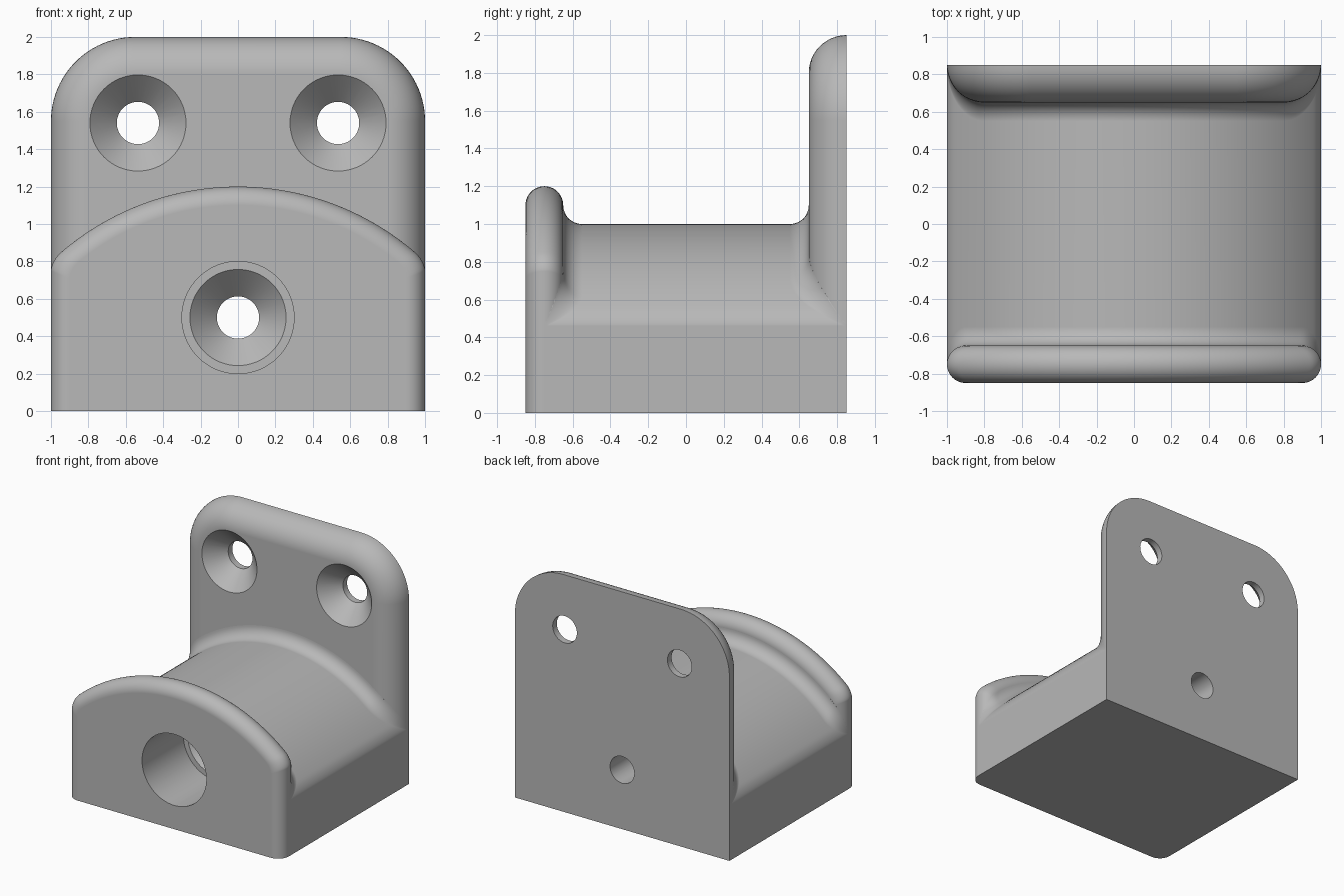
import bpy, bmesh
from math import sin, cos, pi, sqrt

if "Cube" in bpy.data.objects:
    bpy.data.objects.remove(bpy.data.objects["Cube"], do_unlink=True)

GREY = (0.48, 0.48, 0.48, 1)
mat = bpy.data.materials.new("plain grey")
mat.use_nodes = True
mat.diffuse_color = GREY
mat.node_tree.nodes["Principled BSDF"].inputs["Base Color"].default_value = GREY

STEPS = 12                                     # segments per quarter round
SPREAD = [-cos(pi * k / 72) for k in range(73)]  # samples, dense at both ends


def loft(name, rings):
    """Skin closed rings of equal length and cap both ends."""
    bm = bmesh.new()
    loops = [[bm.verts.new(p) for p in ring] for ring in rings]
    for a, b in zip(loops, loops[1:]):
        for j in range(len(a)):
            k = (j + 1) % len(a)
            bm.faces.new((a[j], a[k], b[k], b[j]))
    bm.faces.new(loops[0])
    bm.faces.new(loops[-1])
    bmesh.ops.recalc_face_normals(bm, faces=bm.faces)
    mesh = bpy.data.meshes.new(name)
    bm.to_mesh(mesh)
    bm.free()
    mesh.materials.append(mat)
    obj = bpy.data.objects.new(name, mesh)
    bpy.context.collection.objects.link(obj)
    return obj


def cutter(name, x, z, profile):
    """Turned shape along y from (y, radius) pairs."""
    n = 64
    obj = loft(name, [[(x + r * cos(2 * pi * k / n), y, z + r * sin(2 * pi * k / n))
                       for k in range(n)] for y, r in profile])
    obj.hide_render = True
    obj.hide_set(True)
    return obj


def finish(obj, tools):
    """Drill the holes, then smooth the rounded faces."""
    bpy.ops.object.select_all(action='DESELECT')
    bpy.context.view_layer.objects.active = obj
    obj.select_set(True)
    for tool in tools:
        mod = obj.modifiers.new("hole", 'BOOLEAN')
        mod.operation = 'DIFFERENCE'
        mod.solver = 'EXACT'
        mod.object = tool
        bpy.ops.object.modifier_apply(modifier=mod.name)
    bpy.ops.object.shade_smooth_by_angle(angle=pi / 6)
    normals = obj.modifiers.new("even normals", 'WEIGHTED_NORMAL')
    normals.keep_sharp = True


def arch(x, radius, half_width, corner):
    """Height of the arched top, with its outer corner rounded off."""
    t = max(0, (abs(x) - half_width + corner) / corner)
    return -0.25 + sqrt(radius ** 2 - x * x) - corner * (1 - sqrt(max(0, 1 - t * t)))


def side_round(x, radius):
    """Cosine of a side rounding: 1 on the flat, 0 at the outer edge."""
    t = max(0, (abs(x) - 1 + radius) / radius)
    return sqrt(max(0, 1 - t * t))


# Back plate: rounded upper corners, soft front rim
rings = []
for s in range(STEPS + 1):
    t = s / STEPS * pi / 2
    y, inset = 0.85 - 0.2 * sin(t), 0.2 * (1 - cos(t))
    r = 0.45 - inset
    ring = [(-1 + inset, y, 0), (1 - inset, y, 0)]
    for cx, start in ((0.55, 0), (-0.55, pi / 2)):
        for k in range(25):
            a = start + k / 24 * pi / 2
            ring.append((cx + r * cos(a), y, 1.55 + r * sin(a)))
    rings.append(ring)
back_plate = loft("back_plate", rings)

# Front lip: arched plate with a fully rounded edge
rings = []
for s in range(2 * STEPS + 1):
    t = s / STEPS * pi / 2
    y, inset = -0.75 - 0.1 * cos(t), 0.1 * (1 - sin(t))
    w = 1 - inset
    top = [(u * w, y, arch(u * w, 1.45 - inset, w, 0.05)) for u in SPREAD]
    rings.append([(w, y, 0), (-w, y, 0)] + top)
front_lip = loft("front_lip", rings)

# Saddle: arched block flowing into the lip and the plate with fillets
rings = []
for x in SPREAD:
    c_lip, c_plate = side_round(x, 0.1), side_round(x, 0.2)
    y_lip = max(-0.745, -0.75 + 0.1 * c_lip)
    y_plate = min(0.845, 0.85 - 0.2 * c_plate)
    f_lip, f_plate = max(0.01, 0.1 * c_lip), max(0.005, 0.1 * c_plate)
    curve = [(-0.75, 1.25 + f_lip)]
    for k in range(STEPS + 1):
        a = (1 - k / STEPS) * pi / 2
        curve.append((y_lip + f_lip * (1 - sin(a)), 1.25 + f_lip * (1 - cos(a))))
    for k in range(STEPS + 1):
        a = k / STEPS * pi / 2
        curve.append((y_plate - f_plate * (1 - sin(a)), 1.25 + f_plate * (1 - cos(a))))
    curve.append((0.85, 1.25 + f_plate))
    rings.append([(x, 0.85, 0), (x, -0.75, 0)]
                 + [(x, y, arch(x, r, 1, 0.04)) for y, r in curve])
saddle = loft("saddle", rings)

# Screw holes: two countersunk in the plate, one deep counterbore below
upper = [cutter("upper_hole_cutter", x, 1.54,
                [(0.6, 0.257), (0.65, 0.257), (0.795, 0.113), (0.95, 0.113)])
         for x in (-0.535, 0.535)]
lower = cutter("lower_hole_cutter", 0, 0.5,
               [(-0.95, 0.3), (-0.3, 0.3), (-0.3, 0.257), (-0.155, 0.113), (0.95, 0.113)])

finish(back_plate, upper + [lower])
finish(front_lip, [lower])
finish(saddle, [lower])
